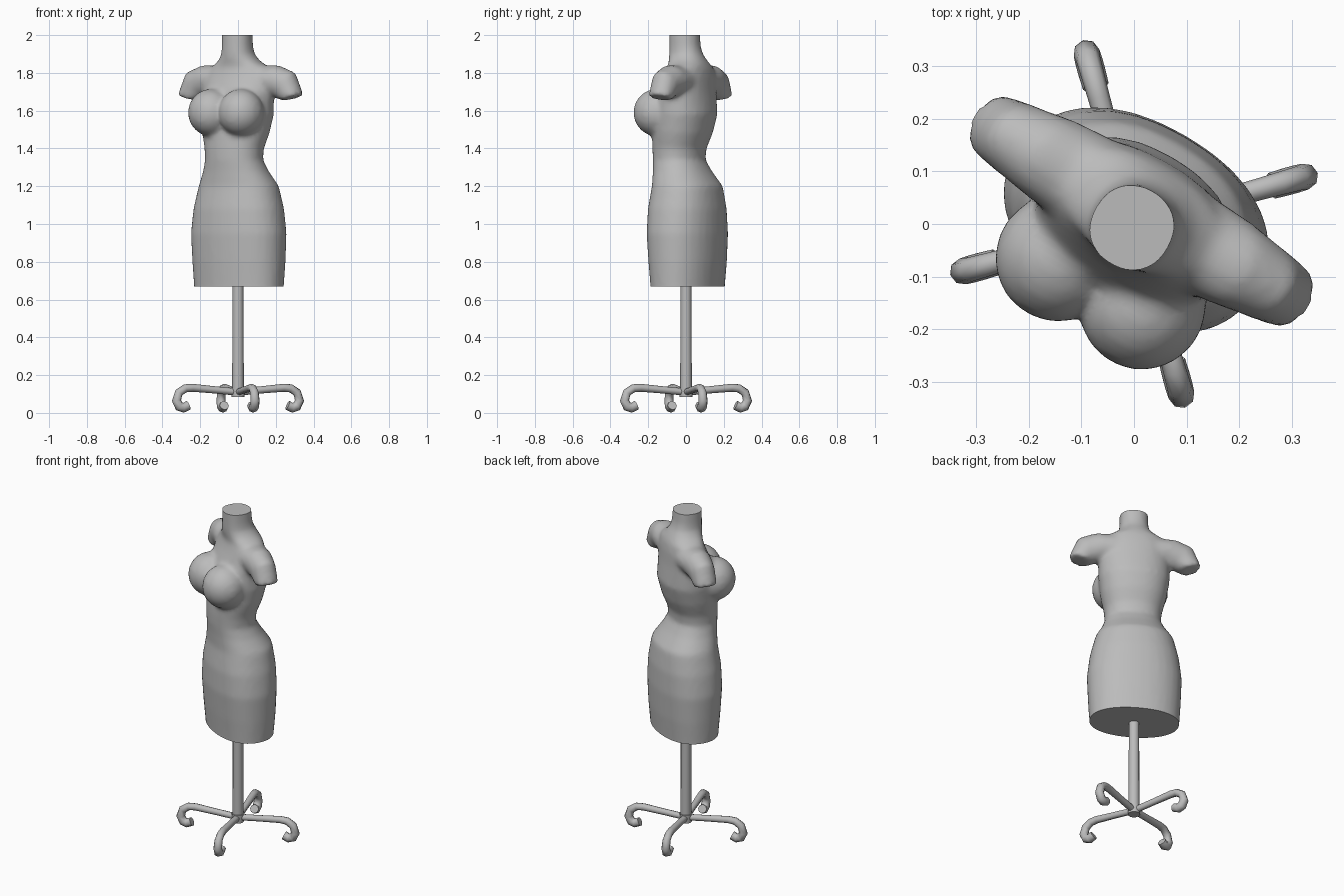
import bpy, bmesh
from math import sin, cos, pi, radians, copysign
from mathutils import Vector, Matrix

if "Cube" in bpy.data.objects:
    bpy.data.objects.remove(bpy.data.objects["Cube"])

BASE, TOP, TURN = 0.67, 2.0, radians(-30)

grey = bpy.data.materials.new("plain grey")
grey.use_nodes = True
grey.diffuse_color = (0.5, 0.5, 0.5, 1)
grey.node_tree.nodes["Principled BSDF"].inputs["Base Color"].default_value = grey.diffuse_color


def add_object(name, data):
    ob = bpy.data.objects.new(name, data)
    data.materials.append(grey)
    bpy.context.collection.objects.link(ob)
    return ob


def add_mesh(name, bm):
    bmesh.ops.recalc_face_normals(bm, faces=bm.faces)
    me = bpy.data.meshes.new(name)
    bm.to_mesh(me)
    bm.free()
    return add_object(name, me)


def smooth(ob):
    bpy.ops.object.select_all(action='DESELECT')
    ob.select_set(True)
    bpy.context.view_layer.objects.active = ob
    bpy.ops.object.shade_smooth_by_angle(angle=radians(40))


def loft(bm, rings, power=2.0, sides=32):
    """Closed skin over rings given as (centre, half axis, half axis)."""
    def bend(t):
        return copysign(abs(t) ** (2 / power), t)
    loops = []
    for c, p, q in rings:
        angles = [2 * pi * i / sides for i in range(sides)]
        loops.append([bm.verts.new(Vector(c) + Vector(p) * bend(cos(a)) + Vector(q) * bend(sin(a)))
                      for a in angles])
    for lo, hi in zip(loops, loops[1:]):
        for i in range(sides):
            j = (i + 1) % sides
            bm.faces.new((lo[i], lo[j], hi[j], hi[i]))
    bm.faces.new(loops[0][::-1])
    bm.faces.new(loops[-1])


# Torso: height, half width, half depth, depth offset
profile = [
    (0.60, 0.25, 0.163, 0.01), (0.67, 0.252, 0.166, 0.01), (0.80, 0.26, 0.178, 0.01),
    (0.95, 0.266, 0.187, 0.008), (1.08, 0.25, 0.184, 0.008), (1.20, 0.22, 0.168, 0.008),
    (1.28, 0.178, 0.142, -0.022), (1.34, 0.157, 0.128, -0.042), (1.40, 0.161, 0.131, -0.04),
    (1.48, 0.182, 0.146, -0.022), (1.58, 0.198, 0.15, -0.002), (1.70, 0.2, 0.132, 0.004),
    (1.78, 0.195, 0.112, 0.02), (1.83, 0.165, 0.1, 0.024), (1.865, 0.11, 0.096, 0.012),
    (1.90, 0.086, 0.088, 0), (1.94, 0.08, 0.082, -0.006), (2.06, 0.078, 0.078, -0.01),
]
bm = bmesh.new()
loft(bm, [((0, c, z), (a, 0, 0), (0, b, 0)) for z, a, b, c in profile], power=2.2)

for side in (-1, 1):
    # Capped upper arm
    arm = [
        (0.08, 1.755, 0.0, 0.085, 0.095), (0.20, 1.76, 0.03, 0.08, 0.085),
        (0.272, 1.735, 0.052, 0.068, 0.072), (0.318, 1.668, 0.056, 0.016, 0.066),
    ]
    loft(bm, [((side * u, 0.028, z), (side * du, 0, dz), (0, r, 0)) for u, z, du, dz, r in arm])
    # Bust
    bmesh.ops.create_uvsphere(
        bm, u_segments=32, v_segments=16, radius=1,
        matrix=Matrix.Translation((side * 0.092, -0.127, 1.59)) @ Matrix.Diagonal((0.121, 0.123, 0.125, 1)))

# Blend the body parts into one skin
rough = add_mesh("rough_body", bm)
remesh = rough.modifiers.new("Blend", 'REMESH')
remesh.mode = 'VOXEL'
remesh.voxel_size = 0.014
relax = rough.modifiers.new("Relax", 'SMOOTH')
relax.factor = 0.5
relax.iterations = 6
bpy.context.view_layer.update()

bm = bmesh.new()
bm.from_object(rough, bpy.context.evaluated_depsgraph_get())
bpy.data.objects.remove(rough)

# Flat cuts at the neck and hem
for z, direction in ((BASE, -1), (TOP, 1)):
    bmesh.ops.bisect_plane(bm, geom=bm.verts[:] + bm.edges[:] + bm.faces[:],
                           plane_co=(0, 0, z), plane_no=(0, 0, direction), clear_outer=True)
    bmesh.ops.holes_fill(bm, edges=[e for e in bm.edges if e.is_boundary])
body = add_mesh("body", bm)
body.rotation_euler.z = TURN
smooth(body)

# Pole and hub
for name, low, high, r1, r2 in (("pole", 0.1, BASE + 0.02, 0.031, 0.029), ("hub", 0.085, 0.135, 0.034, 0.036)):
    bm = bmesh.new()
    loft(bm, [((0, 0, low), (r1, 0, 0), (0, r1, 0)), ((0, 0, high), (r2, 0, 0), (0, r2, 0))], sides=12)
    smooth(add_mesh(name, bm))

# Four hooked legs: reach, height, thickness
path = [(0.0, 0.11, 0.9), (0.13, 0.122, 0.9), (0.25, 0.133, 1), (0.29, 0.13, 1.05), (0.325, 0.107, 1.1),
        (0.338, 0.065, 1.2), (0.323, 0.035, 1.25), (0.30, 0.027, 1.25), (0.272, 0.04, 1.2)]
for n in range(4):
    curve = bpy.data.curves.new("leg", 'CURVE')
    curve.dimensions = '3D'
    curve.bevel_depth = 0.021
    curve.bevel_resolution = 2
    curve.use_fill_caps = True
    spline = curve.splines.new('POLY')
    spline.points.add(len(path) - 1)
    for point, (reach, z, thick) in zip(spline.points, path):
        point.co = (reach, 0, z, 1)
        point.radius = thick
    leg = add_object(f"leg_{n + 1}", curve)
    leg.rotation_euler.z = radians(15.5 + 90 * n)
